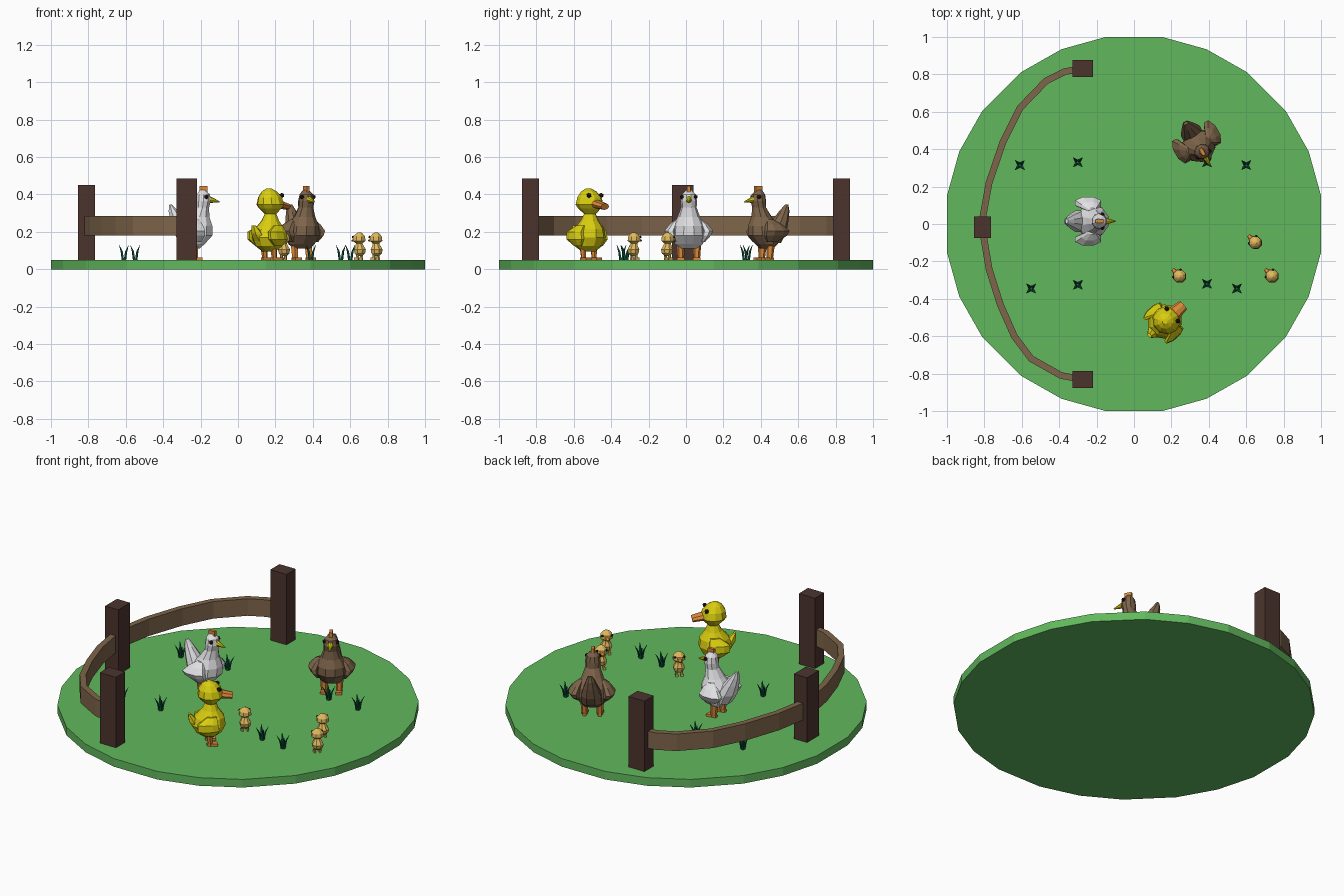
import bpy, bmesh, math
from mathutils import Vector

cube = bpy.data.objects.get("Cube")
if cube:
    bpy.data.objects.remove(cube, do_unlink=True)


def material(name, r, g, b):
    m = bpy.data.materials.new(name)
    m.use_nodes = True
    m.diffuse_color = (r, g, b, 1)
    m.node_tree.nodes["Principled BSDF"].inputs["Base Color"].default_value = (r, g, b, 1)
    return m


MEADOW = material("meadow green", .12, .48, .11)
BLADE = material("dark grass", .004, .09, .045)
POST = material("dark wood", .07, .034, .027)
BROWN = material("warm brown", .21, .13, .07)
WHITE = material("feather white", .75, .75, .77)
YELLOW = material("bright yellow", .70, .62, .005)
CHICK = material("soft yellow", .75, .49, .11)
ORANGE = material("orange", .72, .25, .04)
EYE = material("eye dark", .03, .01, .013)


def finish(name, bm, mat, place=(0, 0, 0)):
    """Turn a bmesh into an object at (x, y, heading in degrees)."""
    bmesh.ops.recalc_face_normals(bm, faces=bm.faces)
    me = bpy.data.meshes.new(name)
    bm.to_mesh(me)
    bm.free()
    me.materials.append(mat)
    ob = bpy.data.objects.new(name, me)
    ob.location = (place[0], place[1], 0)
    ob.rotation_euler.z = math.radians(place[2])
    bpy.context.collection.objects.link(ob)
    return ob


def skin(bm, loops, closed=True):
    """Bridge equal rings of points and cap both ends."""
    rings = [[bm.verts.new(p) for p in loop] for loop in loops]
    n = len(rings[0])
    for a, b in zip(rings, rings[1:]):
        for i in range(n):
            j = (i + 1) % n
            bm.faces.new((a[i], a[j], b[j], b[i]))
    bm.faces.new(rings[0])
    bm.faces.new(rings[-1])


def loft(name, rings, mat, place, sides=10, side=0):
    """Stack of level ellipses (x, z, radius x, radius y[, y])."""
    bm = bmesh.new()
    loops = []
    for x, z, rx, ry, *y in rings:
        yy = side * y[0] if y else 0
        loops.append([(x + rx * math.cos(t), yy + ry * math.sin(t), z)
                      for t in (math.tau * (i + .5) / sides for i in range(sides))])
    skin(bm, loops)
    return finish(name, bm, mat, place)


def spike(bm, start, end, r0, r1, sides=6, flat=1):
    """Tapered rod between two points, optionally flattened in height."""
    start, end = Vector(start), Vector(end)
    q = (end - start).to_track_quat('Z', 'Y')
    skin(bm, [[p + q @ Vector((r * math.cos(t), r * flat * math.sin(t), 0))
               for t in (math.tau * i / sides for i in range(sides))]
              for p, r in ((start, r0), (end, r1))])


def box(name, mat, center, size, place=(0, 0, 0)):
    bm = bmesh.new()
    bmesh.ops.create_cube(bm, size=1)
    bmesh.ops.scale(bm, vec=size, verts=bm.verts)
    bmesh.ops.translate(bm, vec=center, verts=bm.verts)
    return finish(name, bm, mat, place)


def eyes(name, place, x, y, z, r):
    bm = bmesh.new()
    for s in (-1, 1):
        new = bmesh.ops.create_icosphere(bm, subdivisions=1, radius=r)["verts"]
        bmesh.ops.translate(bm, vec=(x, s * y, z), verts=new)
    finish(name + "_eyes", bm, EYE, place)


def legs(name, place, y, top, r, foot, mat=ORANGE):
    bm = bmesh.new()
    for s in (-1, 1):
        spike(bm, (0, s * y, top), (.005, s * y, .055), r, r * .75)
        new = bmesh.ops.create_cube(bm, size=1)["verts"]
        bmesh.ops.scale(bm, vec=(foot, foot * .65, .014), verts=new)
        for v in new:
            if v.co.x < 0:
                v.co.y *= .5
        bmesh.ops.translate(bm, vec=(foot * .25, s * y, .057), verts=new)
    finish(name + "_legs", bm, mat, place)


def beak(name, place, mat, start, end, r0, r1, flat=1):
    bm = bmesh.new()
    spike(bm, start, end, r0, r1, 8, flat)
    finish(name + "_beak", bm, mat, place)


def hen(name, place, mat):
    loft(name + "_body", [
        (0, .11, .03, .05), (0, .135, .06, .075), (.012, .18, .09, .09),
        (.018, .23, .085, .085), (.03, .28, .055, .06), (.045, .33, .037, .042),
        (.05, .365, .042, .044), (.05, .40, .037, .036), (.045, .425, .015, .014)],
        mat, place)
    loft(name + "_tail", [
        (-.03, .14, .05, .06), (-.055, .20, .06, .062), (-.085, .26, .045, .045),
        (-.11, .31, .028, .028), (-.125, .345, .008, .014)], mat, place, 8)
    for s, label in ((1, "left"), (-1, "right")):
        loft(f"{name}_{label}_wing", [
            (.01, .145, .03, .012, .075), (-.005, .18, .07, .03, .09),
            (-.01, .205, .075, .035, .098), (0, .24, .05, .025, .08),
            (.01, .265, .02, .012, .06)], mat, place, 8, s)
    beak(name, place, YELLOW, (.08, .0, .373), (.137, 0, .36), .019, .003)
    box(name + "_comb", ORANGE, (.05, 0, .428), (.042, .018, .032), place)
    eyes(name, place, .066, .035, .387, .013)
    legs(name, place, .043, .13, .023, .06)


def duck(name, place):
    loft(name + "_body", [
        (0, .095, .03, .04), (0, .125, .075, .075), (0, .17, .098, .088),
        (.005, .215, .085, .078), (.01, .26, .048, .048), (.012, .30, .03, .03)],
        YELLOW, place)
    loft(name + "_head", [
        (.012, .295, .03, .03), (.01, .325, .06, .062), (.01, .345, .074, .076),
        (.008, .385, .066, .064), (.004, .415, .042, .042), (0, .432, .014, .014)],
        YELLOW, place)
    loft(name + "_tail", [
        (-.06, .15, .03, .04), (-.085, .19, .03, .035), (-.11, .235, .008, .015)],
        YELLOW, place, 6)
    for s, label in ((1, "left"), (-1, "right")):
        loft(f"{name}_{label}_wing", [
            (0, .125, .03, .01, .075), (-.01, .16, .065, .024, .085),
            (-.015, .20, .062, .022, .083), (.01, .235, .03, .01, .064)],
            YELLOW, place, 8, s)
    beak(name, place, ORANGE, (.06, 0, .35), (.132, 0, .335), .04, .03, .6)
    eyes(name, place, .054, .044, .395, .014)
    legs(name, place, .038, .11, .018, .06)


def chick(name, place):
    loft(name + "_body", [
        (0, .072, .015, .018), (-.002, .085, .03, .03), (-.002, .105, .035, .034),
        (0, .125, .024, .024), (.003, .14, .018, .018)], CHICK, place, 8)
    loft(name + "_head", [
        (.003, .138, .018, .018), (.003, .152, .036, .037), (.003, .175, .034, .034),
        (.002, .19, .02, .02), (0, .197, .007, .007)], CHICK, place, 8)
    beak(name, place, ORANGE, (.03, 0, .158), (.054, 0, .153), .015, .009, .6)
    eyes(name, place, .022, .027, .172, .008)
    legs(name, place, .015, .08, .009, .026, CHICK)


# Ground disc with gently uneven facets
disc = [math.radians(45 * k + 22.5 + d) for k in range(8) for d in (-14, 0, 14)]
bm = bmesh.new()
skin(bm, [[(1.0115 * math.cos(t), 1.0115 * math.sin(t), z) for t in disc] for z in (0, .05)])
finish("ground", bm, MEADOW)

# Fence posts
box("back_post", POST, (-.275, .832, .265), (.11, .09, .44))
box("front_post", POST, (-.275, -.832, .265), (.11, .09, .44))
box("side_post", POST, (-.81, -.018, .248), (.09, .115, .404))

# Curved fence rail, swept as a flat plank
path = [Vector(p) for p in (
    (-.27, .832), (-.37, .815), (-.47, .765), (-.61, .62), (-.70, .44), (-.775, .22),
    (-.815, 0), (-.775, -.24), (-.715, -.43), (-.64, -.60), (-.55, -.72),
    (-.39, -.81), (-.27, -.832))]
bm = bmesh.new()
loops = []
for i, p in enumerate(path):
    d = (path[min(i + 1, len(path) - 1)] - path[max(i - 1, 0)]).normalized()
    n = Vector((-d.y, d.x)) * .018
    loops.append([(*(p + n * s), z) for s, z in ((-1, .18), (1, .18), (1, .285), (-1, .285))])
skin(bm, loops)
finish("fence_rail", bm, BROWN)

# Grass tufts of four blades leaning outward
for k, (x, y) in enumerate(((-.61, .315), (-.30, .33), (.39, .33), (.60, .315),
                            (-.55, -.345), (-.30, -.325), (.39, -.32), (.55, -.345))):
    bm = bmesh.new()
    for i in range(4):
        t = math.radians(45 + 90 * i)
        out = Vector((math.cos(t), math.sin(t), 0))
        base, mid, tip = (out * r + Vector((0, 0, z))
                          for r, z in ((.007, .045), (.017, .095), (.036, .13)))
        spike(bm, base, mid, .009, .008, 4, .6)
        spike(bm, mid, tip, .008, .001, 4, .6)
    finish(f"grass_tuft_{k + 1}", bm, BLADE, (x, y, 0))

# Birds
hen("white_hen", (-.235, .015, 0), WHITE)
hen("brown_hen", (.34, .43, -60), BROWN)
duck("duck", (.165, -.522, 42))
for k, (x, y) in enumerate(((.245, -.28), (.65, -.10), (.74, -.28))):
    chick(f"chick_{k + 1}", (x, y, 135))
